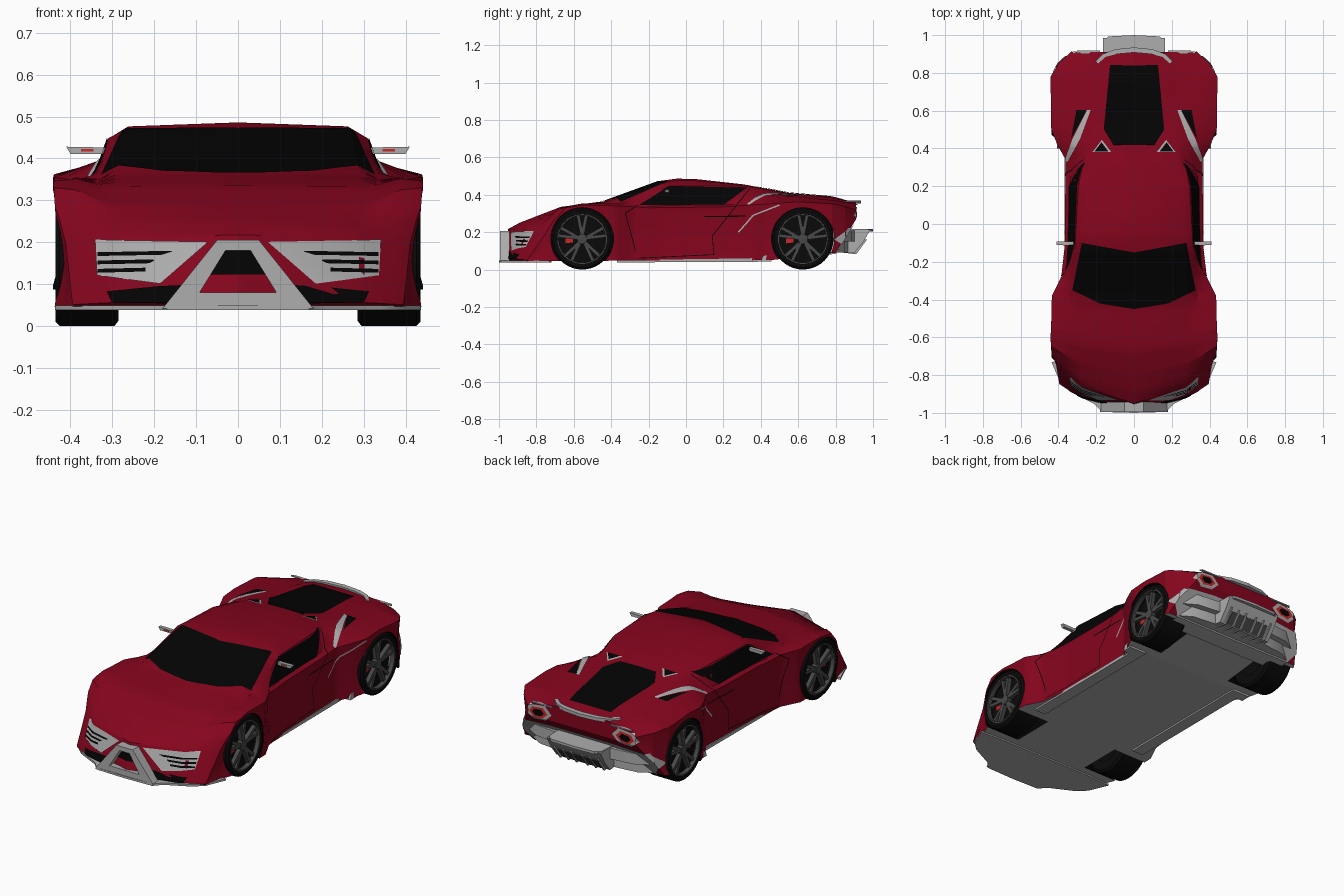
import bpy, bmesh, math
from mathutils import Vector

if "Cube" in bpy.data.objects:
    bpy.data.objects.remove(bpy.data.objects["Cube"])


def material(name, r, g, b):
    m = bpy.data.materials.new(name)
    m.use_nodes = True
    m.diffuse_color = (r, g, b, 1)
    m.node_tree.nodes["Principled BSDF"].inputs["Base Color"].default_value = (r, g, b, 1)
    return m


red = material("body_red", .235, .0015, .0125)
black = material("glass_black", .001, .001, .001)
silver = material("trim_silver", .42, .42, .42)
rubber = material("tyre_black", .003, .003, .003)
grey = material("wheel_grey", .065, .065, .065)
lamp = material("lamp_red", .6, .02, .02)


def finish(name, bm, mats, mirror=True):
    """Turn a bmesh into a shaded object, optionally mirrored across x."""
    mesh = bpy.data.meshes.new(name)
    bm.to_mesh(mesh)
    bm.free()
    for m in mats:
        mesh.materials.append(m)
    ob = bpy.data.objects.new(name, mesh)
    bpy.context.collection.objects.link(ob)
    if mirror:
        ob.modifiers.new("Mirror", 'MIRROR')
    for other in bpy.context.selected_objects:
        other.select_set(False)
    ob.select_set(True)
    bpy.context.view_layer.objects.active = ob
    bpy.ops.object.shade_smooth_by_angle()
    return ob


def place(axis, u, v, depth):
    return Vector({'x': (depth, u, v), 'y': (u, depth, v), 'z': (u, v, depth)}[axis])


def prism(name, outlines, axis, lo, hi, mat):
    """Extrude flat outlines along an axis."""
    bm = bmesh.new()
    for outline in outlines:
        a = [bm.verts.new(place(axis, u, v, lo)) for u, v in outline]
        b = [bm.verts.new(place(axis, u, v, hi)) for u, v in outline]
        bm.faces.new(a)
        bm.faces.new(b)
        for i in range(len(a)):
            bm.faces.new((a[i - 1], a[i], b[i], b[i - 1]))
    bmesh.ops.recalc_face_normals(bm, faces=bm.faces)
    return finish(name, bm, [mat])


def lathe(name, profile, y, z, mat):
    """Spin an (x, radius) profile around a wheel axle."""
    bm = bmesh.new()
    vs = [bm.verts.new((x, y, z + r)) for x, r in profile]
    es = [bm.edges.new(p) for p in zip(vs, vs[1:])]
    bmesh.ops.spin(bm, geom=vs + es, cent=(0, y, z), axis=(1, 0, 0), angle=math.tau, steps=40)
    bmesh.ops.remove_doubles(bm, verts=bm.verts, dist=.0005)
    bmesh.ops.recalc_face_normals(bm, faces=bm.faces)
    return finish(name, bm, [mat])


def lerp(a, b, t):
    return a + (b - a) * t


def at(profile, y):
    """Read a piecewise profile at y."""
    for (y0, v0), (y1, v1) in zip(profile, profile[1:]):
        if y <= y1:
            return lerp(v0, v1, max(0, (y - y0) / (y1 - y0)))
    return profile[-1][1]


# Body profiles along the length
width = [(-1, .39), (-.95, .412), (-.88, .437), (-.72, .442), (-.38, .435), (-.28, .385), (-.12, .367),
         (.34, .362), (.42, .405), (.5, .438), (.78, .442), (.85, .4), (.91, .335)]
centre_z = [(-1, .19), (-.89, .25), (-.67, .335), (-.44, .365), (-.14, .474), (-.05, .486), (.05, .484),
            (.31, .455), (.55, .41), (.77, .39), (.91, .36)]
edge_x = [(-1, .32), (-.8, .335), (-.36, .335), (-.08, .31), (.2, .295), (.37, .26), (.6, .235), (.91, .19)]
edge_z = [(-.95, .2), (-.8, .3), (-.7, .325), (-.6, .338), (-.36, .35), (-.08, .448), (.2, .448),
          (.37, .425), (.6, .395), (.91, .355)]
shoulder_z = [(-.95, .2), (-.9, .27), (-.8, .33), (-.6, .346), (-.35, .34), (-.2, .33), (.2, .335),
              (.42, .35), (.6, .362), (.8, .35), (.91, .32)]
floor_z = [(-1, .045), (.45, .05), (.8, .09), (.91, .27)]
cabin = [(-.4, 0), (-.2, 1), (.25, 1), (.42, 0)]


def section(y, flat=False):
    w, zc, xe, ze, zs, zf, c = (at(p, y) for p in (width, centre_z, edge_x, edge_z, shoulder_z, floor_z, cabin))
    ledge = (lerp(w, xe, lerp(.5, .35, c)), lerp(zs, ze, lerp(.5, .1, c)) + .01 * (1 - c))
    half = [(0, zf), (w, zf), (w - .01, lerp(zf, zs, .5)), (w, zs), ledge, (xe, ze),
            (xe * .85, lerp(ze, zc, .75)), (0, zc)]
    sweep = 1.2 * max(0, min(1, (-.5 - y) / .45))
    if flat:
        half = [(x, zf + .002 * i) for i, (x, z) in enumerate(half)]
        sweep = .9
    ring = half + [(-x, z) for x, z in half[-2:0:-1]]
    return [(x, y + sweep * x * x, z) for x, z in ring]


# Body shell lofted through the sections
keys = {y for p in (width, centre_z, edge_x, edge_z, floor_z, cabin) for y, v in p if y > -.95}
stations = sorted(keys | {-.95 + .04 * i for i in range(46)})
bm = bmesh.new()
rings = [[bm.verts.new(p) for p in section(-.988, True)]]
rings += [[bm.verts.new(p) for p in section(y)] for y in stations]
for a, b in zip(rings, rings[1:]):
    for i in range(len(a)):
        bm.faces.new((a[i - 1], a[i], b[i], b[i - 1]))
bm.faces.new(rings[0])
bm.faces.new(rings[-1])
bmesh.ops.recalc_face_normals(bm, faces=bm.faces)
for f in bm.faces:
    f.material_index = 2 if f.normal.z < -.9 else 0
body = finish("body", bm, [red, black, silver], mirror=False)
shell = body.data.copy()

# Wheel arches
FRONT, REAR, AXLE = -.555, .625, .163
bm = bmesh.new()
for y in (FRONT, REAR):
    for side in (-1, 1):
        made = bmesh.ops.create_cone(bm, cap_ends=True, segments=48, radius1=.168, radius2=.168, depth=.48)
        for v in made["verts"]:
            v.co = (side * .47 + v.co.z, y + v.co.x, AXLE + v.co.y)
bmesh.ops.recalc_face_normals(bm, faces=bm.faces)
for f in bm.faces:
    f.material_index = 1
cutter = finish("arch_cutter", bm, [red, black, silver], mirror=False)
cutter.hide_render = True
cut = body.modifiers.new("Arches", 'BOOLEAN')
cut.operation, cut.solver, cut.object = 'DIFFERENCE', 'EXACT', cutter
bpy.context.view_layer.objects.active = body
bpy.ops.object.modifier_apply(modifier=cut.name)
bpy.data.objects.remove(cutter)
body.select_set(True)
bpy.ops.object.shade_smooth_by_angle()


def panel(name, outlines, axis, mat, lift=.003, sign=1, start=-9):
    """Thin skin that follows the shell inside convex outlines."""
    out = bmesh.new()
    d = place(axis, 0, 0, sign)
    for outline in outlines:
        bm = bmesh.new()
        bm.from_mesh(shell)
        away = [f for f in bm.faces if f.normal.dot(d) < .03 or f.calc_center_median().dot(d) < start]
        bmesh.ops.delete(bm, geom=away, context='FACES')
        pts = [place(axis, u, v, 0) for u, v in outline]
        mid = sum(pts, Vector()) / len(pts)
        for i, p in enumerate(pts):
            no = (p - pts[i - 1]).cross(d)
            if no.dot(p - mid) < 0:
                no.negate()
            geom = bm.verts[:] + bm.edges[:] + bm.faces[:]
            bmesh.ops.bisect_plane(bm, geom=geom, plane_co=p, plane_no=no, clear_outer=True)
        bm.normal_update()
        for v in bm.verts:
            seam = abs(v.co.x) < .001
            v.co += v.normal * lift
            v.co.x = 0 if seam else v.co.x
        part = bpy.data.meshes.new(name)
        bm.to_mesh(part)
        bm.free()
        out.from_mesh(part)
        bpy.data.meshes.remove(part)
    for f in out.faces:
        f.material_index = 0
    return finish(name, out, [mat])


def strokes(points, t):
    """Thin quads along a path."""
    quads = []
    for a, b in zip(points, points[1:]):
        a, b = Vector(a), Vector(b)
        n = (b - a).normalized().orthogonal() * t
        quads.append([a + n, b + n, b - n, a - n])
    return quads


# Glass
panel("windshield", [[(0, -.45), (.18, -.42), (.325, -.35), (.275, -.1), (0, -.15)]], 'z', black, start=.2)
panel("rear_window", [[(0, .42), (.11, .42), (.16, .5), (.127, .84), (0, .84)]], 'z', black, start=.3)
panel("side_window", [[(-.25, .344), (-.09, .446), (.325, .436), (.2, .344)]], 'x', black)

# Door seams, flank trim and air intakes
panel("door_seam", strokes([(-.27, .1), (-.325, .3), (-.26, .345)], .002)
      + strokes([(.34, .43), (.14, .18), (.15, .08), (-.26, .06)], .002)
      + strokes([(.1, .283), (.32, .286)], .003), 'x', black, .002)
panel("flank_trim", strokes([(.5, .345), (.36, .29), (.28, .2)], .004), 'x', silver)
panel("intake_blade", [[(.23, .6), (.25, .6), (.325, .45), (.366, .33), (.35, .33), (.285, .45)]],
      'z', silver, .004, start=.25)
panel("intake_opening", [[(.25, .6), (.305, .6), (.333, .45)]], 'z', black, .003, start=.25)
panel("deck_vent_frame", [[(.12, .38), (.22, .38), (.17, .445)]], 'z', silver, start=.3)
panel("deck_vent", [[(.135, .382), (.21, .382), (.172, .432)]], 'z', black, .005, start=.3)

# Headlights, nose grille and lower intakes
front = dict(axis='y', sign=-1, start=.68)
panel("headlight", [[(.07, .2), (.34, .205), (.335, .12), (.185, .1)]], mat=silver, **front)
for i in range(3):
    z = .13 + .02 * i
    panel(f"headlight_slot_{i}", strokes([(.185 - .03 * i, z + .004), (.333, z)], .0045), mat=black, lift=.005, **front)
panel("lower_intake", [[(.13, .1), (.19, .094), (.315, .088), (.3, .056), (.13, .056)]], mat=black, **front)
panel("nose_grille", [[(0, .185), (.04, .185), (.065, .122), (0, .122)]], mat=black, **front)
prism("nose_frame", [[(.03, .205), (.05, .205), (.18, .042), (.115, .042), (.03, .18)],
                     [(0, .205), (.03, .205), (.03, .18), (0, .18)],
                     [(0, .042), (.13, .042), (.1, .08), (0, .08)]], 'y', -.995, -.943, silver)
prism("front_splitter", [[(0, -1), (.17, -.995), (.21, -.952), (.34, -.887), (.39, -.84), (.437, -.73), (.3, -.72),
                          (0, -.72)]], 'z', .038, .049, silver)
prism("side_sill", [[(-.37, .038), (.45, .042), (.46, .07), (.34, .06), (-.37, .05)]], 'x', .3, .369, silver)
prism("sill_flare", [[(.4, .042), (.455, .042), (.475, .095), (.41, .07)]], 'x', .3, .408, silver)

# Door mirrors
prism("door_mirror", [[(.31, .411), (.4, .411), (.41, .428), (.31, .426)]], 'y', -.112, -.092, silver)
prism("mirror_lamp", [[(.345, .417), (.375, .417), (.375, .422), (.345, .422)]], 'y', -.115, -.111, lamp)

# Rear lights, bumper, diffuser and lip
rear = dict(axis='y', sign=1, start=.7)
ring = [(.185, .3), (.225, .342), (.32, .332), (.345, .292), (.3, .255), (.225, .262)]
for name, scale, mat, lift in (("frame", 1, silver, .003), ("glow", .7, lamp, .005), ("core", .45, black, .007)):
    hexagon = [(.266 + (x - .266) * scale, .298 + (z - .298) * scale) for x, z in ring]
    panel("tail_light_" + name, [hexagon], mat=mat, lift=lift, **rear)
panel("rear_bumper", [[(0, .08), (.37, .08), (.43, .16), (.38, .225), (.2, .24), (0, .24)]], mat=silver, lift=.006, **rear)
for name, low, high, back in (("lower", .092, .15, -.035), ("upper", .15, .21, 0)):
    wing = [(0, .905), (.17, .9), (.3, .885), (.385, .835), (.395, .79), (0, .78)]
    prism(f"bumper_{name}_wing", [[(x, y + back) for x, y in wing]], 'z', low, high, silver)
prism("diffuser", [[(.8, .1), (.9, .088), (.95, .15), (.985, .213), (.85, .218)]], 'x', 0, .165, silver)
prism("diffuser_shelf", [[(0, .9), (.165, .9), (.16, .97), (.135, .993), (0, 1)]], 'z', .203, .217, silver)
for i in range(3):
    x = .03 + .05 * i
    prism(f"diffuser_fin_{i}", [[(.84, .09), (.91, .082), (.968, .16), (.9, .17)]], 'x', x, x + .008, silver)
prism("diffuser_slot", [[(.902, .094), (.948, .15), (.952, .146), (.906, .088)]], 'x', 0, .12, grey)
lip = [(0, .935), (.1, .925), (.165, .9), (.205, .86), (.19, .85), (.15, .885), (.09, .9), (0, .908)]
prism("rear_lip", [lip], 'z', .352, .37, silver)
prism("tail_blade", [[(.18, .9), (.31, .905), (.3, .918), (.18, .918)]], 'z', .345, .351, silver)

# Wheels
tyre = [(.285, .1), (.285, .15), (.295, .163), (.426, .163), (.436, .152), (.436, .134), (.41, .126)]
for label, y in (("front", FRONT), ("rear", REAR)):
    lathe(label + "_tyre", tyre, y, AXLE, rubber)
    lathe(label + "_rim", [(.41, .126), (.434, .126), (.434, .134), (.426, .135)], y, AXLE, grey)
    lathe(label + "_dish", [(.29, 0), (.29, .128), (.4, .128), (.4, 0)], y, AXLE, rubber)
    lathe(label + "_hub", [(.4, .03), (.425, .026), (.428, 0)], y, AXLE, grey)
    arms = []
    for i in range(5):
        for lean in (-.17, .17):
            a = math.tau * i / 5 + math.pi / 2
            path = [(y + r * math.cos(a + k), AXLE + r * math.sin(a + k)) for r, k in ((.015, 0), (.128, lean))]
            arms += strokes(path, .009)
    prism(label + "_spokes", arms, 'x', .4, .422, grey)
    prism(label + "_caliper", [[(y - .09, .14), (y - .05, .145), (y - .05, .165), (y - .09, .165)]], 'x', .398, .406, lamp)
